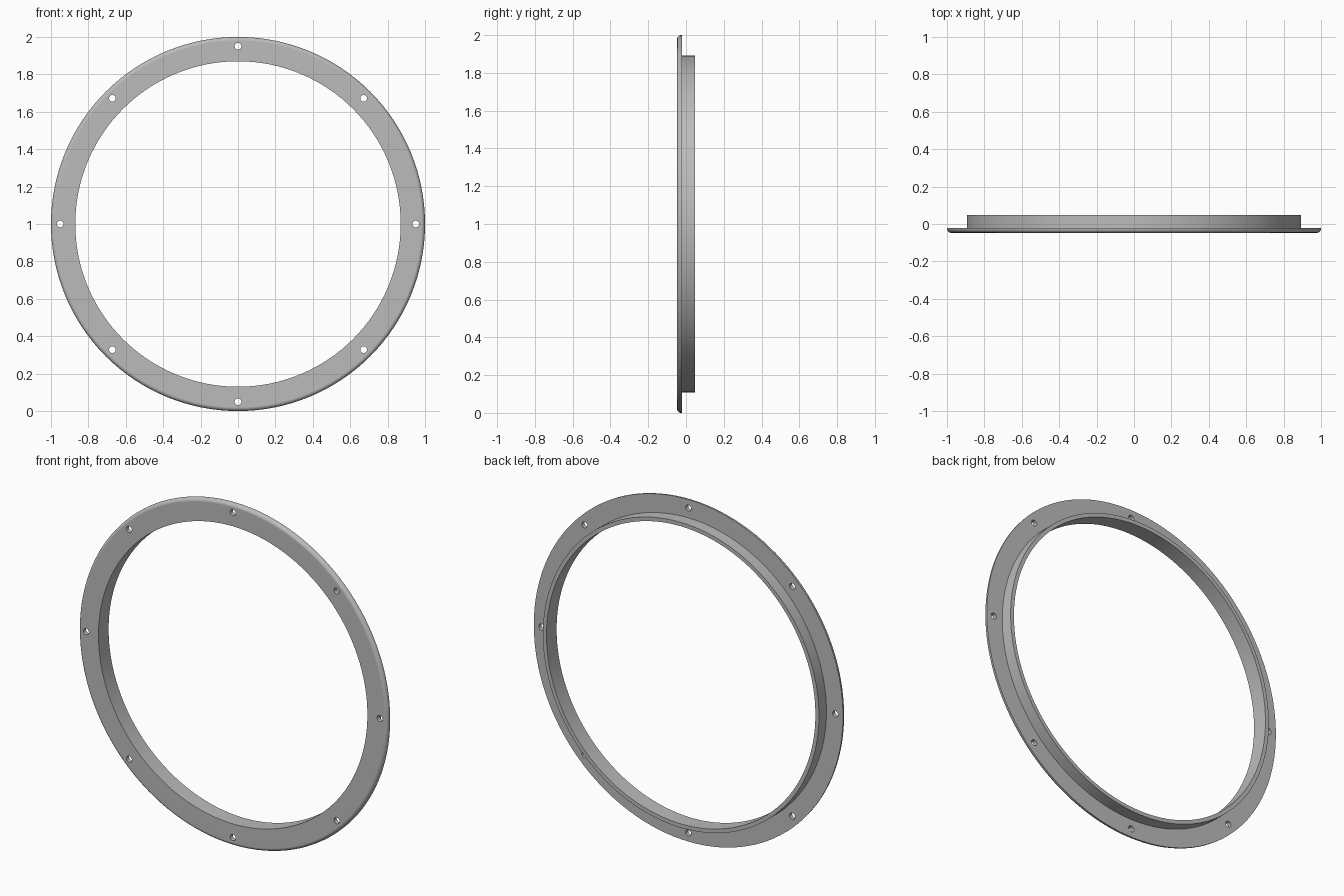
import bpy
import bmesh
from math import sin, cos, pi, radians
from mathutils import Matrix, Vector

cube = bpy.data.objects.get("Cube")
if cube:
    bpy.data.objects.remove(cube, do_unlink=True)

SEGMENTS = 128
OUTER, INNER, COLLAR = 1.0, 0.87, 0.893
FRONT, FLANGE_BACK, BACK = -0.047, -0.022, 0.047
FILLET = 0.021
HOLE_CIRCLE, HOLE_RADIUS, HOLES = 0.95, 0.018, 8
CENTRE = Vector((0, 0, 1))

grey = bpy.data.materials.new("light_grey_metal")
grey.use_nodes = True
colour = (0.5, 0.5, 0.5, 1)
grey.diffuse_color = colour
grey.node_tree.nodes["Principled BSDF"].inputs["Base Color"].default_value = colour


def make_object(name, bm):
    bmesh.ops.recalc_face_normals(bm, faces=bm.faces)
    mesh = bpy.data.meshes.new(name)
    bm.to_mesh(mesh)
    bm.free()
    mesh.materials.append(grey)
    obj = bpy.data.objects.new(name, mesh)
    bpy.context.collection.objects.link(obj)
    return obj


# Ring cross-section as (radius, depth), with a rounded outer front edge
fillet = [(OUTER - FILLET + FILLET * sin(a), FRONT + FILLET - FILLET * cos(a))
          for a in (i * pi / 12 for i in range(7))]
profile = [(INNER, FRONT)] + fillet + [
    (OUTER, FLANGE_BACK), (COLLAR, FLANGE_BACK), (COLLAR, BACK), (INNER, BACK)]

# Flange and collar turned as one piece
bm = bmesh.new()
rings = []
for i in range(SEGMENTS):
    a = 2 * pi * i / SEGMENTS
    rings.append([bm.verts.new(CENTRE + Vector((r * cos(a), y, r * sin(a))))
                  for r, y in profile])
for i, ring in enumerate(rings):
    following = rings[(i + 1) % SEGMENTS]
    for j in range(len(profile)):
        k = (j + 1) % len(profile)
        bm.faces.new((ring[j], ring[k], following[k], following[j]))
flange_ring = make_object("flange_ring", bm)

# Screw holes cut through the flange
bm = bmesh.new()
for i in range(HOLES):
    a = 2 * pi * i / HOLES
    spot = CENTRE + Vector((HOLE_CIRCLE * cos(a), FLANGE_BACK, HOLE_CIRCLE * sin(a)))
    bmesh.ops.create_cone(
        bm, cap_ends=True, segments=24, radius1=HOLE_RADIUS, radius2=HOLE_RADIUS,
        depth=0.2, matrix=Matrix.Translation(spot) @ Matrix.Rotation(pi / 2, 4, "X"))
cutter = make_object("screw_hole_cutter", bm)
cutter.hide_render = True

cut = flange_ring.modifiers.new("screw_holes", "BOOLEAN")
cut.operation = "DIFFERENCE"
cut.solver = "EXACT"
cut.object = cutter

bpy.ops.object.select_all(action="DESELECT")
flange_ring.select_set(True)
bpy.context.view_layer.objects.active = flange_ring
bpy.ops.object.modifier_apply(modifier=cut.name)
bpy.data.objects.remove(cutter, do_unlink=True)

# Smooth round walls, crisp edges and flat faces
bpy.ops.object.shade_smooth_by_angle(angle=radians(30))
weighted = flange_ring.modifiers.new("flat_face_normals", "WEIGHTED_NORMAL")
weighted.keep_sharp = True
